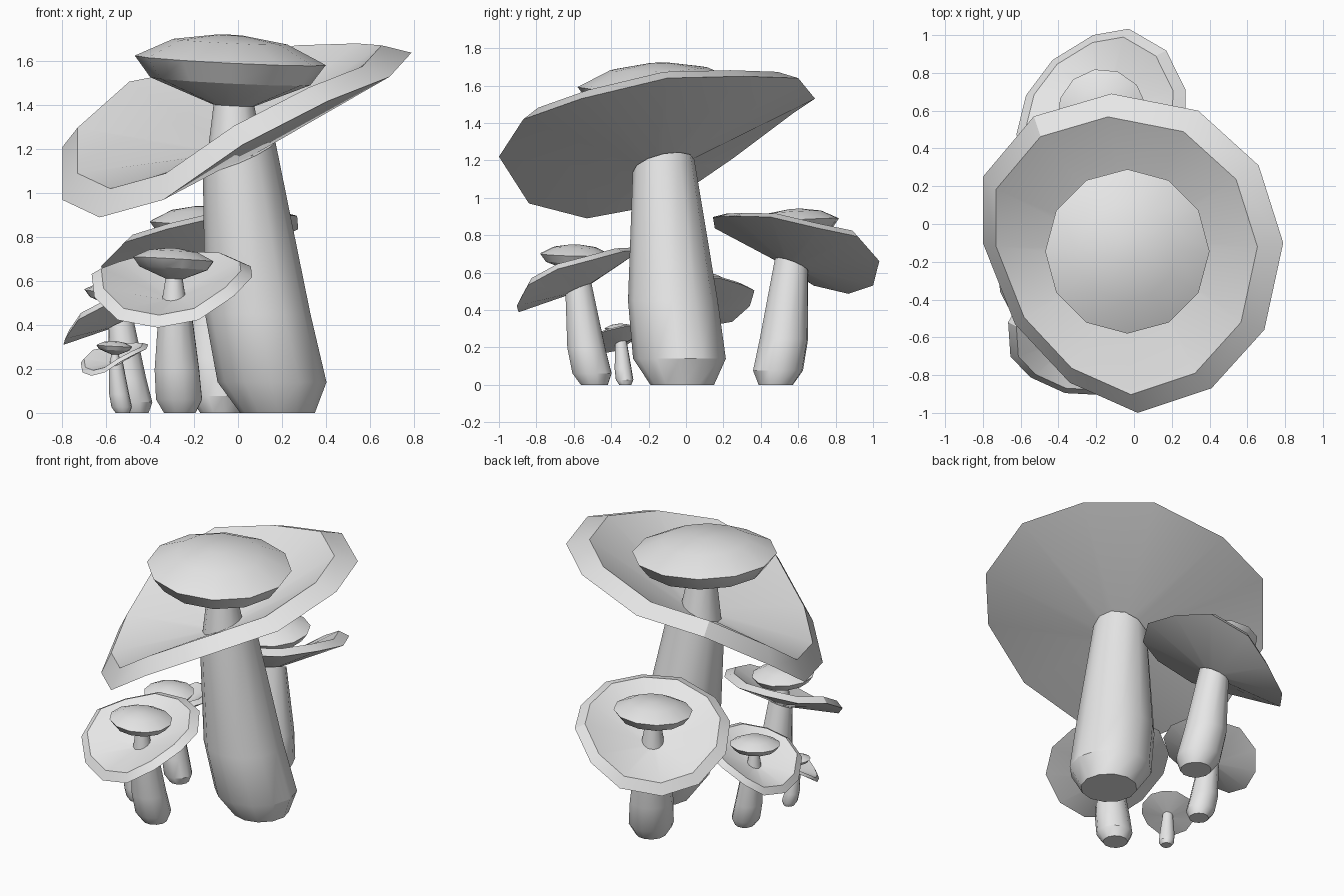
import bpy, bmesh, math
from mathutils import Vector, Matrix

cube = bpy.data.objects.get("Cube")
if cube:
    bpy.data.objects.remove(cube)

SIDES = 12
BASE = Vector((0.18, -0.02, 0))

clay = bpy.data.materials.new("pale_grey")
clay.use_nodes = True
clay.diffuse_color = (0.8, 0.8, 0.8, 1)
clay.node_tree.nodes["Principled BSDF"].inputs["Base Color"].default_value = (0.8, 0.8, 0.8, 1)


def ring(x, y, z, r, slope=(0, 0)):
    """Circle of points around a centre, on a plane that may lean."""
    pts = []
    for i in range(SIDES):
        a = math.tau * i / SIDES
        dx, dy = r * math.cos(a), r * math.sin(a)
        pts.append(Vector((x + dx, y + dy, z + slope[0] * dx + slope[1] * dy)))
    return pts


def loft(name, rings, place):
    """Skin a stack of rings, closing both ends."""
    bm = bmesh.new()
    rows = [[bm.verts.new(p - BASE) for p in pts] for pts in rings]
    for low, high in zip(rows, rows[1:]):
        for i in range(SIDES):
            j = (i + 1) % SIDES
            bm.faces.new((low[i], low[j], high[j], high[i]))
    bm.faces.new(rows[0][::-1])
    bm.faces.new(rows[-1])
    bmesh.ops.recalc_face_normals(bm, faces=bm.faces)
    bm.transform(place)
    mesh = bpy.data.meshes.new(name)
    bm.to_mesh(mesh)
    bm.free()
    mesh.materials.append(clay)
    obj = bpy.data.objects.new(name, mesh)
    bpy.context.scene.collection.objects.link(obj)
    bpy.ops.object.select_all(action="DESELECT")
    obj.select_set(True)
    bpy.context.view_layer.objects.active = obj
    bpy.ops.object.shade_smooth_by_angle(angle=math.radians(32))


# Uneven, leaning rim of the wide cap
RIM = [Vector(p) for p in (
    (0.79, -0.1, 1.64), (0.66, 0.31, 1.65), (0.34, 0.6, 1.64), (-0.12, 0.69, 1.53),
    (-0.53, 0.57, 1.45), (-0.8, 0.25, 1.21), (-0.8, -0.1, 0.97), (-0.63, -0.53, 0.89),
    (-0.34, -0.84, 0.97), (0.02, -1, 1.22), (0.41, -0.87, 1.42), (0.69, -0.56, 1.53))]
CENTRE = sum(RIM, Vector()) / SIDES
LIFT = Vector((-0.38, -0.2, 0.9)) * 0.08


def mushroom(name, x, y, size, turn):
    place = (Matrix.Translation((x, y, 0)) @ Matrix.Rotation(math.radians(turn), 4, "Z")
             @ Matrix.Scale(size, 4))
    # Swollen leaning stem
    loft(name + "_stem", [
        ring(0.18, -0.02, 0, 0.17), ring(0.155, -0.035, 0.14, 0.248),
        ring(0.09, -0.07, 0.45, 0.24), ring(0.005, -0.12, 1.17, 0.165, (0.4, 0.2))], place)
    # Wide dished cap with a raised lip
    lip = [CENTRE + (p - CENTRE) * 0.87 + LIFT for p in RIM]
    loft(name + "_wide_cap", [
        ring(0, -0.12, 1.16, 0.1, (0.4, 0.2)), RIM, lip,
        ring(-0.02, -0.13, 1.22, 0.1, (0.4, 0.2))], place)
    # Neck and small domed cap
    loft(name + "_neck", [ring(-0.01, -0.13, 1.17, 0.13), ring(-0.02, -0.14, 1.43, 0.088)], place)
    tilt = (-0.05, 0.03)
    loft(name + "_small_cap", [
        ring(-0.02, -0.14, 1.4, 0.095, tilt), ring(-0.035, -0.145, 1.51, 0.365, tilt),
        ring(-0.035, -0.145, 1.605, 0.435, tilt), ring(-0.035, -0.145, 1.69, 0.26, tilt),
        ring(-0.035, -0.145, 1.72, 0.06, tilt)], place)


mushroom("giant_mushroom", BASE.x, BASE.y, 1, 0)
mushroom("back_mushroom", -0.08, 0.48, 0.547, -80)
mushroom("front_mushroom", -0.265, -0.49, 0.436, 44)
mushroom("side_mushroom", -0.465, 0.05, 0.348, -40)
mushroom("tiny_mushroom", -0.525, -0.325, 0.19, 6)
